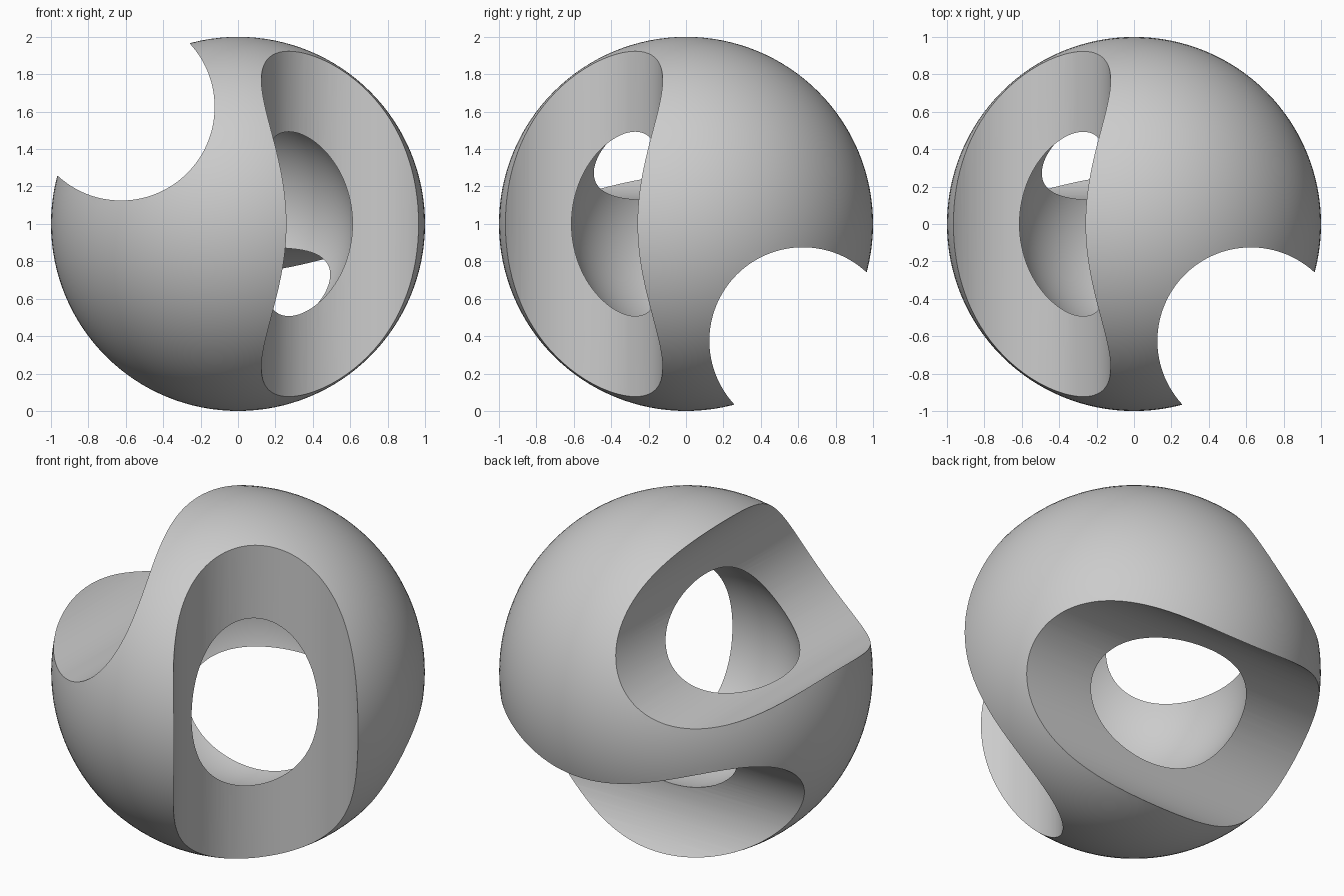
import bpy
from math import pi

if "Cube" in bpy.data.objects:
    bpy.data.objects.remove(bpy.data.objects["Cube"])

C = 1.0      # height of the sphere centre
OFF = 0.625  # bore axis offset
R_BORE = 0.5


def ball(name, radius):
    bpy.ops.mesh.primitive_uv_sphere_add(segments=128, ring_count=64, radius=radius, location=(0, 0, C))
    obj = bpy.context.object
    obj.name = name
    return obj


def bore(name, location, rotation):
    bpy.ops.mesh.primitive_cylinder_add(vertices=128, radius=R_BORE, depth=3,
                                        location=location, rotation=rotation)
    obj = bpy.context.object
    obj.name = name
    return obj


# Cutters: spherical hollow and three mutually perpendicular offset bores
cutters = [
    ball("hollow_cutter", 0.625),
    bore("bore_along_y", (-OFF, 0, C + OFF), (pi / 2, 0, 0)),
    bore("bore_along_x", (0, OFF, C - OFF), (0, pi / 2, 0)),
    bore("bore_along_z", (OFF, -OFF, C), (0, 0, 0)),
]

# Pierced hollow sphere
shell = ball("pierced_sphere", 1.0)
for cutter in cutters:
    mod = shell.modifiers.new(cutter.name, 'BOOLEAN')
    mod.operation = 'DIFFERENCE'
    mod.solver = 'EXACT'
    mod.object = cutter
    bpy.ops.object.modifier_apply(modifier=mod.name)

for cutter in cutters:
    bpy.data.objects.remove(cutter, do_unlink=True)

bpy.ops.object.shade_smooth_by_angle(angle=pi / 6)
